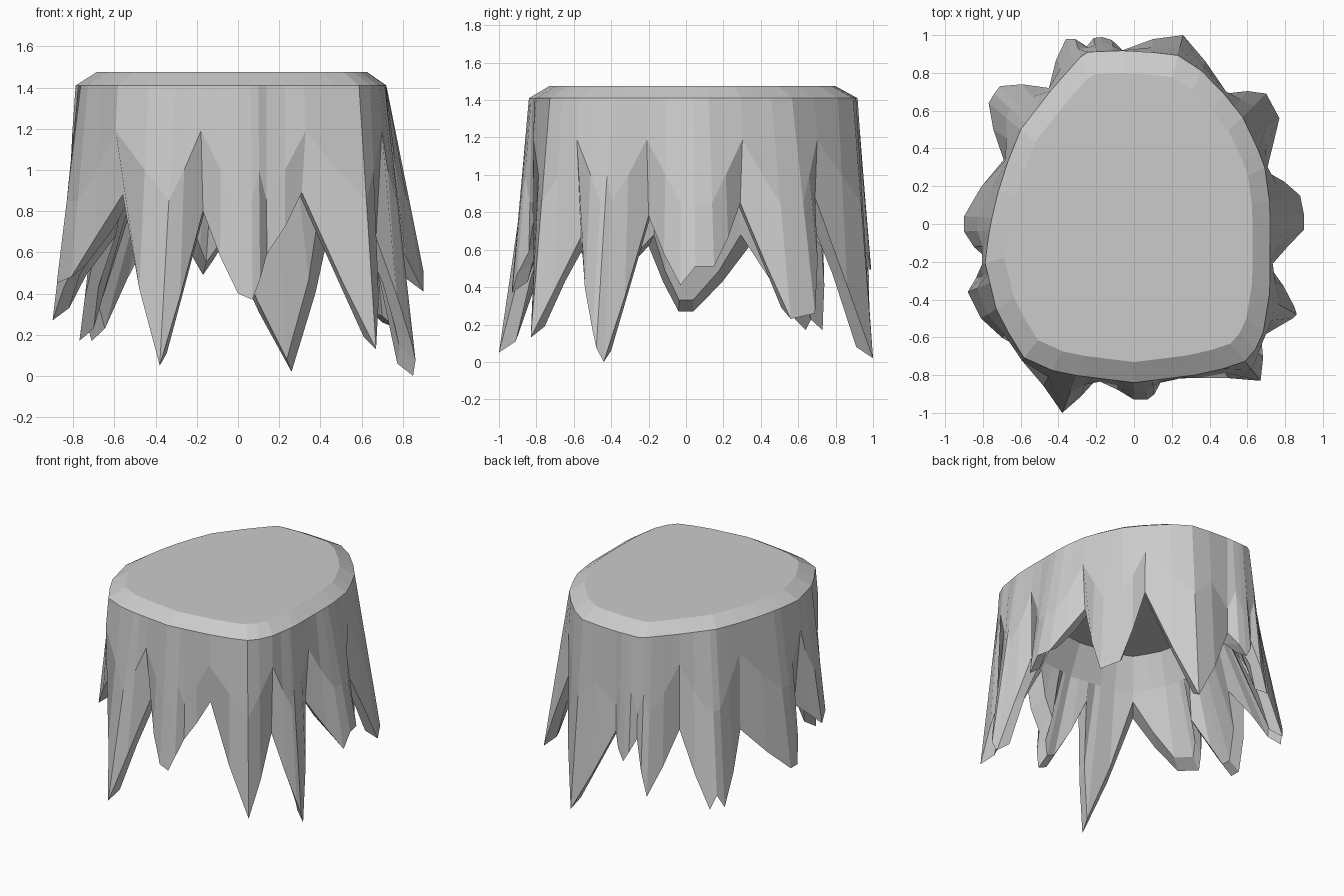
import bpy, bmesh, math
from mathutils import Vector

if "Cube" in bpy.data.objects:
    bpy.data.objects.remove(bpy.data.objects["Cube"])

RIM_Z, TOP_Z, WALL_Z, CEIL_Z = 1.41, 1.475, 1.0, 1.22

# outline of the upper rim, seen from above
RIM = [(0, -.84), (.4, -.79), (.61, -.72), (.68, -.6), (.72, -.35), (.72, .1),
       (.69, .32), (.58, .56), (.42, .76), (.26, .89), (0, .92), (-.26, .91),
       (-.43, .72), (-.6, .5), (-.7, .25), (-.76, 0), (-.79, -.2), (-.73, -.45),
       (-.6, -.7), (-.4, -.79)]

# jagged lower edge: tips and notches, counter-clockwise from the front
EDGE = [(-.38, -1.0, .05), (-.17, -.79, .80), (.0, -.93, .40), (.07, -.93, .37),
        (.14, -.84, .59), (.31, -.77, .89), (.67, -.83, .13), (.67, -.56, .67),
        (.84, -.50, .17), (.85, -.44, 0), (.70, -.2, .78), (.90, -.03, .41),
        (.90, .05, .51), (.88, .15, .51), (.68, .29, .85), (.77, .56, .23),
        (.70, .69, .26), (.48, .69, .88), (.26, 1.0, .02),
        (-.06, .92, .66), (-.17, .99, .49), (-.25, .94, .66), (-.36, .98, .27),
        (-.45, .72, .70), (-.71, .73, .17), (-.74, .69, .27), (-.77, .64, .17),
        (-.69, .34, .62), (-.90, .04, .27), (-.90, -.04, .27), (-.76, -.2, .62),
        (-.88, -.36, .45), (-.81, -.5, .48), (-.56, -.68, .88)]


def polar(x, y):
    return math.atan2(y, x) % math.tau, math.hypot(x, y)


RIM_POLAR = sorted(polar(*p) for p in RIM)


def rim_point(x, y, z, scale=1.0):
    a = polar(x, y)[0]
    n = len(RIM_POLAR)
    for i in range(n):
        (a0, r0), (a1, r1) = RIM_POLAR[i], RIM_POLAR[(i + 1) % n]
        span = (a1 - a0) % math.tau
        t = ((a - a0) % math.tau) / span
        if t <= 1:
            # crossing of the ray with the straight rim segment
            r = r0 * r1 * math.sin(span) / (
                r0 * math.sin(t * span) + r1 * math.sin((1 - t) * span))
            return Vector((r * scale * math.cos(a), r * scale * math.sin(a), z))


# lower edge with a shoulder point between each tip and notch
columns = []
for i, p in enumerate(EDGE):
    q = EDGE[(i + 1) % len(EDGE)]
    p, q = Vector(p), Vector(q)
    columns.append((p, 1.19 if p.z > .6 and p.y < .9 else .85))
    if abs(p.z - q.z) > .15:
        s = p.lerp(q, .5)
        s.x *= 1.02
        s.y *= 1.02
        s.z -= .05 * abs(p.z - q.z)
        columns.append((s, 1.0))

# vertex rings from the flat top, down the bark, around the teeth and up inside
bm = bmesh.new()
rings = [[] for _ in range(7)]
for low, mid_z in columns:
    x, y, z = low
    rim = rim_point(x, y, RIM_Z)
    mid = rim.lerp(low, (RIM_Z - mid_z) / (RIM_Z - z))
    if mid_z > 1.1:
        mid = rim_point(x, y, mid_z, 1.02)
    k = .91 if z < .55 else .86
    inner = Vector((x * k, y * k, z + .06))
    wall = rim_point(x, y, WALL_Z, .80)
    ceiling = rim_point(x, y, CEIL_Z, .68)
    for ring, co in zip(rings, (rim_point(x, y, TOP_Z, .87), rim, mid, low,
                                inner, wall, ceiling)):
        ring.append(bm.verts.new(co))

n = len(columns)
for upper, lower in zip(rings, rings[1:]):
    for i in range(n):
        j = (i + 1) % n
        bm.faces.new((upper[i], lower[i], lower[j], upper[j]))
bm.faces.new(rings[0])
bm.faces.new(rings[-1][::-1])
bmesh.ops.recalc_face_normals(bm, faces=bm.faces)

mesh = bpy.data.meshes.new("jagged_stump")
bm.to_mesh(mesh)
bm.free()
bpy.context.collection.objects.link(bpy.data.objects.new("jagged_stump", mesh))
